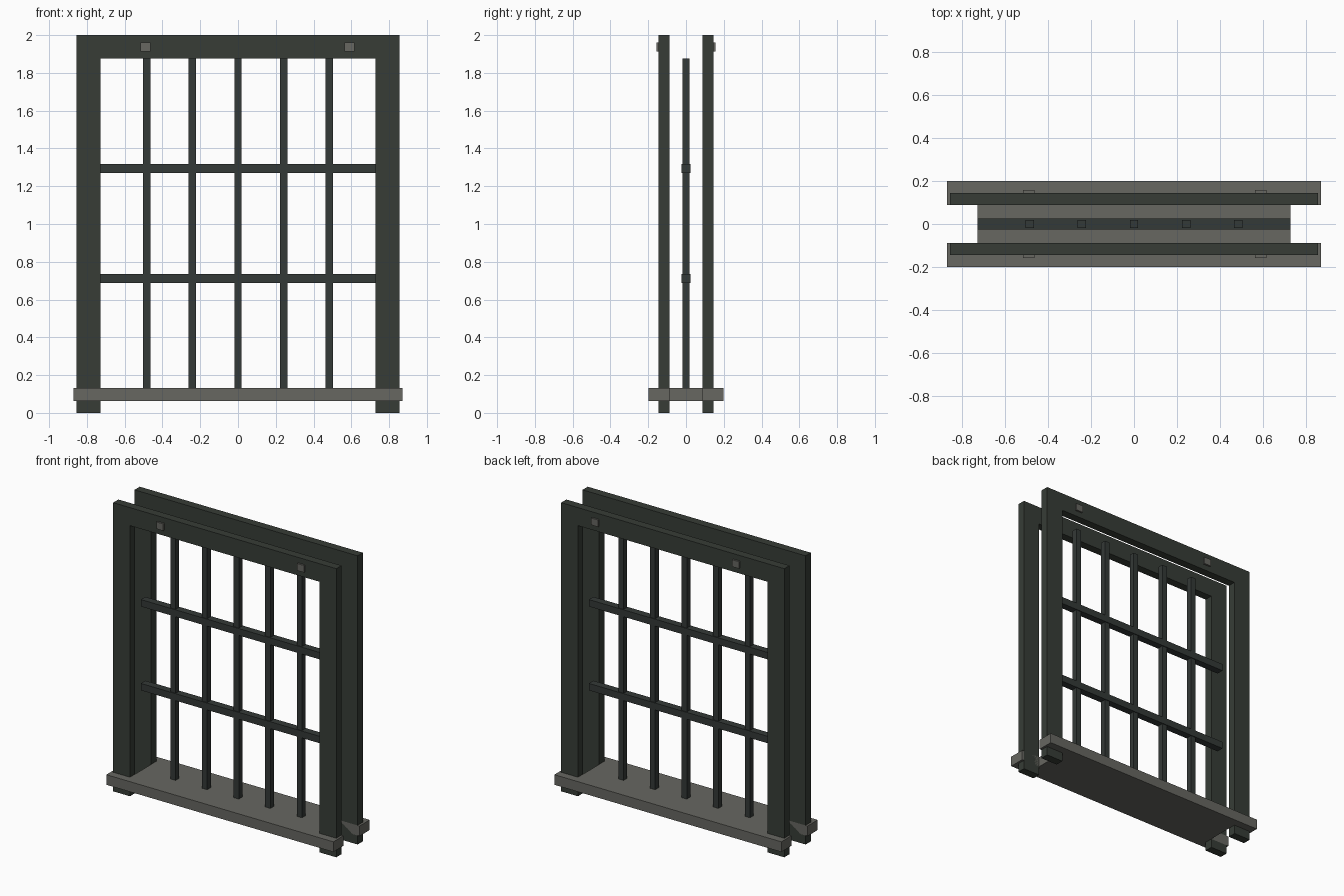
import bpy
import bmesh

if "Cube" in bpy.data.objects:
    bpy.data.objects.remove(bpy.data.objects["Cube"], do_unlink=True)


def make_material(name, rgb):
    mat = bpy.data.materials.new(name)
    mat.use_nodes = True
    color = (*rgb, 1)
    mat.diffuse_color = color
    mat.node_tree.nodes["Principled BSDF"].inputs["Base Color"].default_value = color
    return mat


FRAME = make_material("dark green paint", (0.038, 0.046, 0.037))
BARS = make_material("dark iron", (0.034, 0.041, 0.038))
STONE = make_material("warm grey", (0.135, 0.135, 0.12))


def prism(name, outline, offset, mat):
    """Extrude a closed outline of 3D points along an offset."""
    bm = bmesh.new()
    face = bm.faces.new([bm.verts.new(p) for p in outline])
    result = bmesh.ops.extrude_face_region(bm, geom=[face], use_keep_orig=True)
    moved = [v for v in result["geom"] if isinstance(v, bmesh.types.BMVert)]
    bmesh.ops.translate(bm, verts=moved, vec=offset)
    bmesh.ops.recalc_face_normals(bm, faces=bm.faces)
    mesh = bpy.data.meshes.new(name)
    bm.to_mesh(mesh)
    bm.free()
    mesh.materials.append(mat)
    obj = bpy.data.objects.new(name, mesh)
    bpy.context.collection.objects.link(obj)
    return obj


def box(name, center, size, mat):
    x, y, z = center
    a, b, c = (s / 2 for s in size)
    base = [(x - a, y - b, z - c), (x + a, y - b, z - c),
            (x + a, y + b, z - c), (x - a, y + b, z - c)]
    return prism(name, base, (0, 0, size[2]), mat)


OUTER, INNER = 0.855, 0.727
HEIGHT, HEAD = 2.0, 1.875
GAP, FACE = 0.088, 0.145      # inner and outer depth of each frame
SILL_LOW, SILL_TOP = 0.062, 0.132

# Two door-shaped frames with open bottoms, each with two small studs
half = [(OUTER, 0), (OUTER, HEIGHT), (-OUTER, HEIGHT), (-OUTER, 0),
        (-INNER, 0), (-INNER, HEAD), (INNER, HEAD), (INNER, 0)]
for side, label in ((-1, "front"), (1, "back")):
    prism(label + "_frame", [(x, side * GAP, z) for x, z in half],
          (0, side * (FACE - GAP), 0), FRAME)
    for x, hand in ((-0.49, "right"), (0.59, "left")):
        box(f"{label}_stud_{hand}", (x, side * 0.147, 1.938),
            (0.053, 0.02, 0.048), STONE)

# Sill with notched ends between the frames
end, depth = 0.87, 0.199
right_edge = [(end, -depth), (end, -GAP), (INNER, -GAP),
              (INNER, GAP), (end, GAP), (end, depth)]
outline = right_edge + [(-x, -y) for x, y in right_edge]
prism("sill", [(x, y, SILL_LOW) for x, y in outline],
      (0, 0, SILL_TOP - SILL_LOW), STONE)

# Grille of upright bars and cross bars
for i in range(5):
    box(f"upright_bar_{i + 1}", ((i - 2) * 0.242, 0, (SILL_TOP + HEAD) / 2),
        (0.039, 0.039, HEAD - SILL_TOP), BARS)
for label, z in (("lower", 0.712), ("upper", 1.293)):
    box(label + "_cross_bar", (0, 0, z), (2 * INNER, 0.05, 0.048), BARS)
